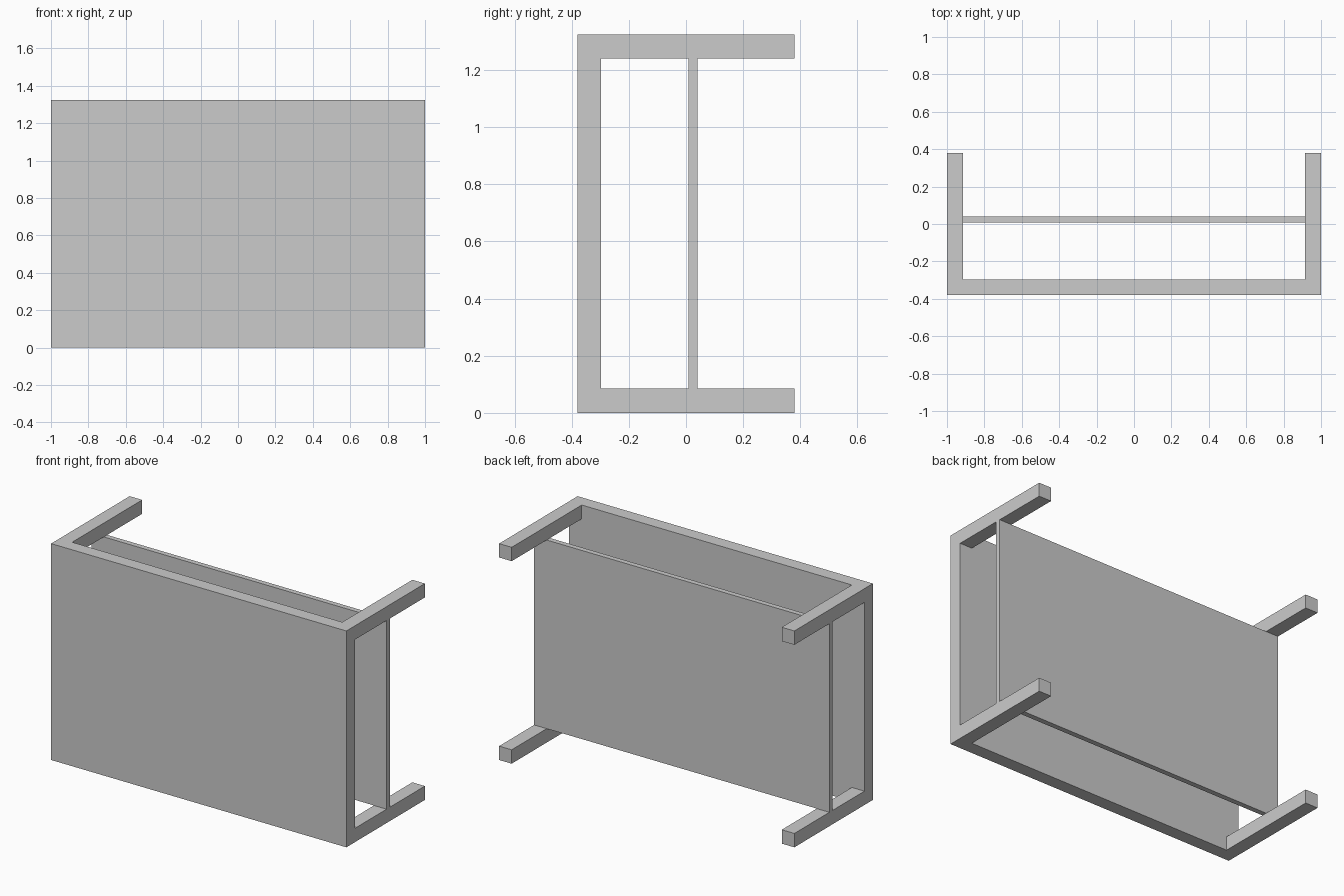
import bpy, bmesh
from mathutils import Vector

if "Cube" in bpy.data.objects:
    bpy.data.objects.remove(bpy.data.objects["Cube"])

# Overall sizes: a two-tier table resting on its long edge
HALF_X, HEIGHT = 1.0, 1.325
Y_TOP, Y_UNDER, Y_FEET = -0.38, -0.298, 0.38
LEG = 0.085


def add_object(name, bm):
    bmesh.ops.recalc_face_normals(bm, faces=bm.faces[:])
    mesh = bpy.data.meshes.new(name)
    bm.to_mesh(mesh)
    bm.free()
    obj = bpy.data.objects.new(name, mesh)
    bpy.context.collection.objects.link(obj)
    return obj


def cube(lo, hi):
    lo, hi = Vector(lo), Vector(hi)
    bm = bmesh.new()
    bmesh.ops.create_cube(bm, size=1)
    bmesh.ops.scale(bm, vec=hi - lo, verts=bm.verts)
    bmesh.ops.translate(bm, vec=(lo + hi) / 2, verts=bm.verts)
    return bm


# Table top with four legs drawn out of its corners
bm = cube((-HALF_X, Y_TOP, 0), (HALF_X, Y_UNDER, HEIGHT))
cuts = [((x, 0, 0), (1, 0, 0)) for x in (LEG - HALF_X, HALF_X - LEG)]
cuts += [((0, 0, z), (0, 0, 1)) for z in (LEG, HEIGHT - LEG)]
for co, no in cuts:
    bmesh.ops.bisect_plane(bm, geom=bm.verts[:] + bm.edges[:] + bm.faces[:],
                           plane_co=co, plane_no=no)
bm.normal_update()
corners = [f for f in bm.faces if f.normal.y > 0.9
           and abs(f.calc_center_median().x) > HALF_X - LEG
           and abs(f.calc_center_median().z - HEIGHT / 2) > HEIGHT / 2 - LEG]
for face in corners:
    leg = bmesh.ops.extrude_discrete_faces(bm, faces=[face])["faces"][0]
    bmesh.ops.translate(bm, vec=(0, Y_FEET - Y_UNDER, 0), verts=leg.verts)
add_object("table_top_and_legs", bm)

# Thin lower shelf held between the legs
add_object("lower_shelf", cube((-HALF_X, 0.009, LEG), (HALF_X, 0.041, HEIGHT - LEG)))
